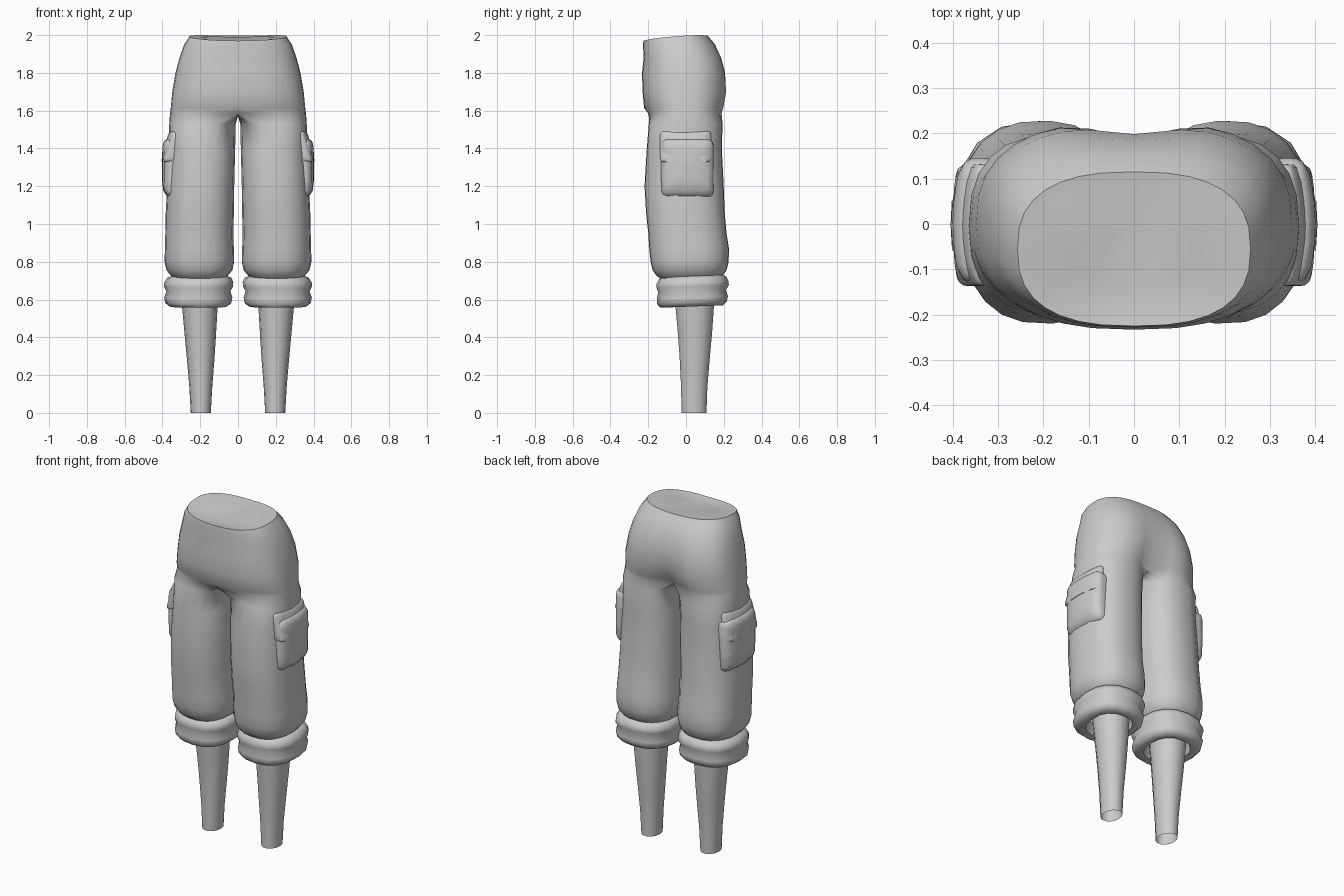
import bpy, bmesh, math
from math import sin, cos, radians

if "Cube" in bpy.data.objects:
    bpy.data.objects.remove(bpy.data.objects["Cube"])

grey = bpy.data.materials.new("plain grey")
grey.diffuse_color = (0.6, 0.6, 0.6, 1)
grey.use_nodes = True
grey.node_tree.nodes["Principled BSDF"].inputs["Base Color"].default_value = grey.diffuse_color


def spow(v, p):
    """Signed power, for superellipse outlines."""
    return math.copysign(abs(v) ** p, v) if abs(v) > 1e-6 else 0.0


def finish(name, bm, angle=50):
    """Turn a right-hand half into a mirrored, smooth-shaded object."""
    bmesh.ops.recalc_face_normals(bm, faces=bm.faces[:])
    me = bpy.data.meshes.new(name)
    bm.to_mesh(me)
    bm.free()
    me.materials.append(grey)
    for p in me.polygons:
        p.use_smooth = True
    me.set_sharp_from_angle(angle=radians(angle))
    ob = bpy.data.objects.new(name, me)
    bpy.context.collection.objects.link(ob)
    mod = ob.modifiers.new("mirror", 'MIRROR')
    mod.use_mirror_merge = True
    mod.merge_threshold = 0.0005
    return ob


def bridge(bm, a, b, closed=True):
    n = len(a)
    for i in range(n if closed else n - 1):
        j = (i + 1) % n
        bm.faces.new((a[i], a[j], b[j], b[i]))


def oval(bm, z, x0, x1, yf, yb, angles, n=2.4, tilt=0.0):
    """Closed superellipse ring spanning x0..x1 and yf..yb."""
    cx, cy, a, b = (x0 + x1) / 2, (yf + yb) / 2, (x1 - x0) / 2, (yb - yf) / 2
    ring = []
    for t in angles:
        y = cy + b * spow(sin(t), 2 / n)
        ring.append(bm.verts.new((cx + a * spow(cos(t), 2 / n), y, z + tilt * y)))
    return ring


def tube(name, rows, sides, n, tilt=0.0):
    bm = bmesh.new()
    angles = [math.tau * i / sides for i in range(sides)]
    rings = [oval(bm, *r, angles, n, tilt) for r in rows]
    for a, b in zip(rings, rings[1:]):
        bridge(bm, a, b)
    return finish(name, bm)


# Trousers: half hip rings from the waist down, then split into a leg
M, K = 16, 5
bm = bmesh.new()
hips = [  # z, half width, front y, back y, depth of the back cleft
    (1.988, .257, -.225, .115, 0),
    (1.95, .285, -.228, .158, .004),
    (1.88, .310, -.224, .195, .012),
    (1.80, .331, -.233, .220, .022),
    (1.70, .348, -.230, .229, .040),
    (1.615, .356, -.222, .214, .065),
    (1.585, .360, -.200, .205, .080)]
half = []
for k, (z, a, yf, yb, cleft) in enumerate(hips):
    ring = []
    for i in range(M + 1):
        t = radians(-90 + 180 * i / M)
        x = a * spow(cos(t), 0.78)
        y = (yf + yb) / 2 + (yb - yf) / 2 * spow(sin(t), 0.78)
        if y > 0:
            y -= cleft * math.exp(-(x / .1) ** 2)
        dz = .08 * y + .15 * x * x if k == 0 else 0
        ring.append(bm.verts.new((x, y, z + dz)))
    half.append(ring)
for a, b in zip(half, half[1:]):
    bridge(bm, a, b, False)

# Slightly sunken waist cap
prev = half[0]
for s, drop in ((.85, .004), (.5, .008)):
    ring = [bm.verts.new((v.co.x * s, -.05 + (v.co.y + .05) * s, v.co.z - drop))
            for v in half[0]]
    bridge(bm, prev, ring, False)
    prev = ring
bm.faces.new(prev)

# Crotch seam closes the hip ring into the top of the leg
front, back = half[-1][0].co.y, half[-1][-1].co.y
seam = [bm.verts.new((0, back + (front - back) * (i + 1) / (K + 1), 1.572))
        for i in range(K)]
prev = half[-1] + seam
angles = [radians(-125 + 250 * i / M) for i in range(M + 1)]
angles += [radians(125 + 110 * (i + 1) / (K + 1)) for i in range(K)]
for row in [  # z, inner x, outer x, front y, back y
        (1.53, .012, .364, -.197, .194),
        (1.40, .015, .366, -.208, .190),
        (1.20, .020, .376, -.220, .200),
        (1.05, .022, .383, -.211, .206),
        (.95, .025, .385, -.200, .215),
        (.87, .022, .387, -.195, .228),
        (.80, .020, .389, -.188, .226),
        (.755, .030, .378, -.177, .215),
        (.725, .055, .353, -.155, .192),
        (.70, .085, .325, -.120, .165)]:
    ring = oval(bm, *row, angles)
    bridge(bm, prev, ring)
    prev = ring
finish("trousers", bm)

# Rolled cuffs, open underneath
tube("rolled_cuffs", [
    (.700, .100, .310, -.100, .140),
    (.724, .060, .350, -.120, .190),
    (.715, .035, .375, -.143, .212),
    (.690, .025, .390, -.155, .224),
    (.668, .026, .392, -.156, .227),
    (.643, .040, .379, -.147, .212),
    (.610, .030, .391, -.155, .222),
    (.580, .035, .385, -.152, .216),
    (.562, .058, .362, -.135, .195),
    (.565, .090, .325, -.095, .165),
    (.630, .100, .310, -.080, .150)], 16, 2.4, .04)

# Bare lower legs, open at the bottom
tube("lower_legs", [
    (.70, .102, .305, -.070, .155),
    (.56, .108, .296, -.058, .150),
    (.42, .116, .283, -.045, .140),
    (.28, .125, .270, -.035, .127),
    (.14, .136, .258, -.028, .115),
    (.00, .144, .250, -.025, .110)], 14, 2.1)


def padded_plate(name, y0, y1, z0, z1, r, surface, layers):
    """Rounded rectangle padded outwards in x; layers are (scale, x offset)."""
    cy, cz, hy, hz = (y0 + y1) / 2, (z0 + z1) / 2, (y1 - y0) / 2, (z1 - z0) / 2
    outline = []
    for q, (sy, sz) in enumerate(((1, 1), (-1, 1), (-1, -1), (1, -1))):
        for i in range(4):
            t = radians(90 * q + 30 * i)
            outline.append((sy * (hy - r) + r * cos(t), sz * (hz - r) + r * sin(t)))
        # midpoints along the edge to the next corner
        for f in (-.5, 0, .5):
            if q % 2 == 0:
                outline.append((-sy * f * (hy - r) * -1 if sy < 0 else -f * (hy - r), sz * hz))
            else:
                outline.append((sy * hy, -sz * f * -(hz - r) if sz < 0 else -f * (hz - r)))
    bm = bmesh.new()
    prev = None
    for s, off in layers:
        ring = []
        for dy, dz in outline:
            y, z = cy + dy * s, cz + dz * s
            ring.append(bm.verts.new((surface(y, z) + off, y, z)))
        if prev:
            bridge(bm, prev, ring)
        prev = ring
    bm.faces.new(prev)
    return finish(name, bm)


# Cargo pocket pouches and their flaps
padded_plate("pocket_pouches", -.132, .146, 1.138, 1.45, .035,
             lambda y, z: .392 - 1.0 * y * y - 1.2 * max(0, 1.21 - z) ** 2 * 3,
             [(.97, -.085), (1, -.03), (.985, -.012), (.93, 0), (.75, .008), (.4, .01), (.05, .01)])
padded_plate("pocket_flaps", -.137, .132, 1.328, 1.492, .018,
             lambda y, z: .362 + (1.49 - z) * .27 - 1.0 * y * y,
             [(.98, -.07), (1, -.02), (.99, -.006), (.95, 0), (.7, .004), (.3, .005), (.05, .005)])
